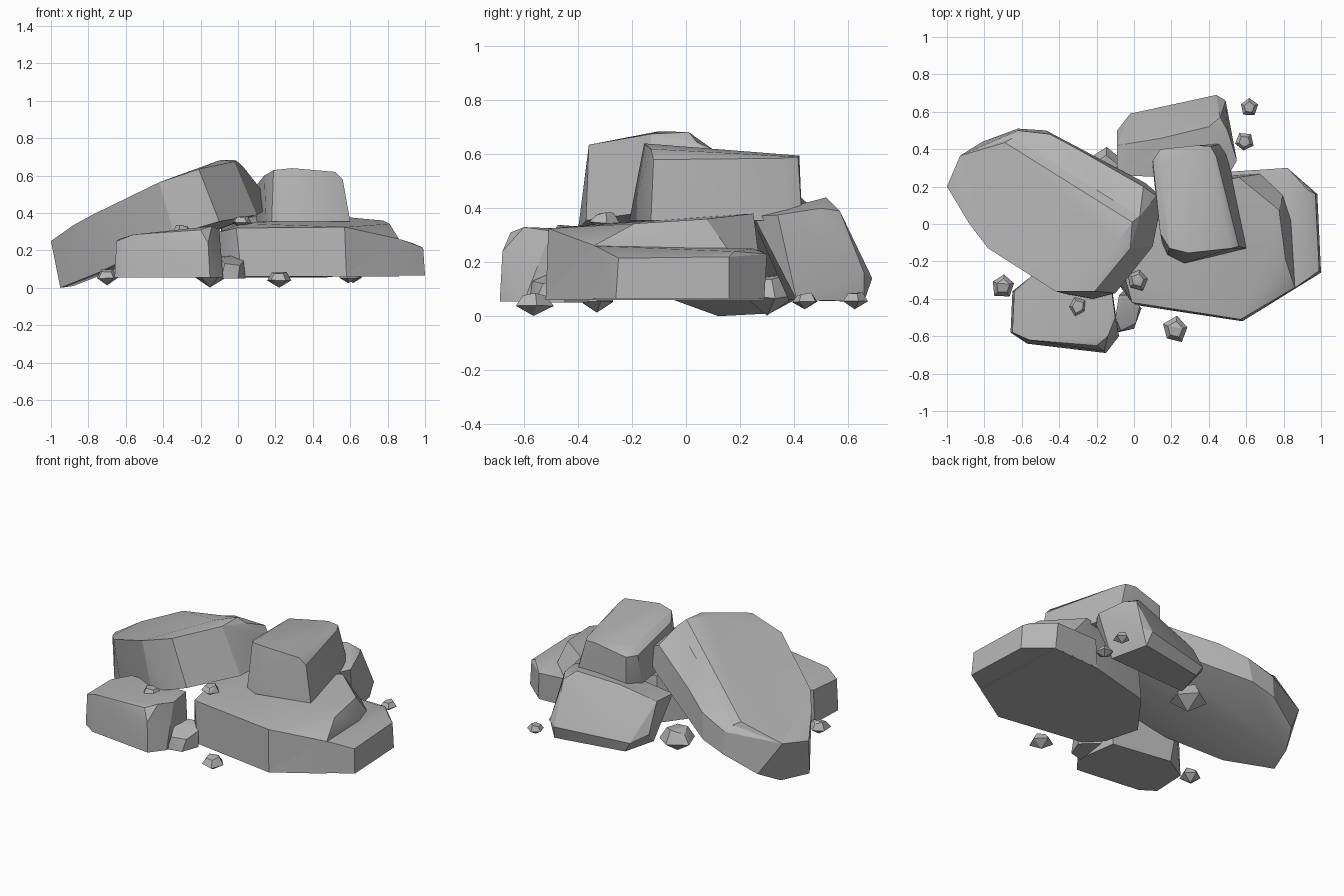
import bpy, bmesh, math, random

random.seed(4)
if "Cube" in bpy.data.objects:
    bpy.data.objects.remove(bpy.data.objects["Cube"])

# One flat stone grey for every rock
stone = bpy.data.materials.new("stone grey")
stone.use_nodes = True
GREY = (0.46, 0.46, 0.46, 1)
stone.diffuse_color = GREY
stone.node_tree.nodes["Principled BSDF"].inputs["Base Color"].default_value = GREY


def rock(name, points, angle=28):
    """Cut a faceted rock as the convex hull of its corner points."""
    bm = bmesh.new()
    for p in points:
        bm.verts.new(p)
    res = bmesh.ops.convex_hull(bm, input=bm.verts)
    loose = {g for g in res["geom_interior"] + res["geom_unused"]
             if isinstance(g, bmesh.types.BMVert)}
    bmesh.ops.delete(bm, geom=list(loose), context="VERTS")
    bmesh.ops.dissolve_limit(bm, angle_limit=math.radians(4),
                             verts=bm.verts, edges=bm.edges)
    bmesh.ops.recalc_face_normals(bm, faces=bm.faces)
    mesh = bpy.data.meshes.new(name)
    bm.to_mesh(mesh)
    bm.free()
    mesh.materials.append(stone)
    ob = bpy.data.objects.new(name, mesh)
    bpy.context.collection.objects.link(ob)
    bpy.ops.object.select_all(action="DESELECT")
    ob.select_set(True)
    bpy.context.view_layer.objects.active = ob
    bpy.ops.object.shade_smooth_by_angle(angle=math.radians(angle))


def ring(z, outline):
    return [(x, y, z) for x, y in outline]


# Broad base slab with a lower ledge on its left end
base_foot = [(-0.13, -0.12), (-0.07, -0.34), (0.02, -0.435), (0.58, -0.52),
             (1.0, -0.26), (0.98, 0.16), (0.83, 0.29), (0.5, 0.27),
             (0.08, 0.16)]
rock("base_slab", ring(0.06, [p for p in base_foot if p[0] < 0.9])
     + [(0.86, -0.345, 0.06), (-0.08, -0.3, 0.21), (-0.01, -0.42, 0.32),
        (-0.1, -0.1, 0.3), (0.02, -0.29, 0.345), (0.57, -0.51, 0.325),
        (0.86, -0.34, 0.262), (0.81, -0.19, 0.343), (0.84, 0.02, 0.25),
        (0.775, 0.075, 0.36), (0.56, 0.25, 0.38), (0.62, 0.25, 0.30),
        (0.1, 0.15, 0.35)])
rock("base_ledge", ring(0.065, [p for p in base_foot if p[0] > 0.45])
     + [(0.57, -0.505, 0.24), (0.87, -0.335, 0.26), (0.99, -0.25, 0.215),
        (0.97, 0.16, 0.22), (0.93, 0.18, 0.24), (0.82, 0.3, 0.23),
        (0.8, 0.25, 0.25), (0.52, 0.28, 0.24), (0.8, -0.1, 0.26)])

# Large leaning slab: underside ring and front part of its upper ring
slab_under = [(-0.95, 0.12, 0.0), (-0.88, 0.31, 0.01), (-0.81, 0.44, 0.08),
              (-0.62, 0.51, 0.18), (-0.47, 0.5, 0.23), (0.06, 0.22, 0.41),
              (0.13, 0.16, 0.42), (0.14, 0.08, 0.41), (0.1, -0.12, 0.39),
              (-0.1, -0.37, 0.355), (-0.22, -0.4, 0.32), (-0.34, -0.38, 0.28),
              (-0.75, -0.1, 0.08)]
slab_front = [(-1.0, 0.2, 0.25), (-0.93, 0.365, 0.275), (-0.88, 0.0, 0.335),
              (-0.78, -0.13, 0.39), (-0.42, -0.36, 0.565),
              (-0.21, -0.36, 0.635), (-0.02, -0.13, 0.675)]
ridge_low = [(-0.65, 0.46, 0.355), (0.03, 0.04, 0.645)]
rock("leaning_slab", slab_under + slab_front + ridge_low
     + [(-0.62, 0.50, 0.32), (-0.45, 0.48, 0.39), (-0.3, 0.4, 0.465),
        (0.05, 0.2, 0.575), (0.12, 0.15, 0.53)], angle=22)
# Raised layer along the slab's top, ending in a chamfered step
rock("slab_top_layer", slab_front + ridge_low
     + [(-0.69, 0.435, 0.378), (-0.01, 0.01, 0.682), (-0.09, -0.1, 0.685)])

# Boulder resting on the base slab
rock("top_boulder", ring(0.355, [(0.15, -0.1), (0.18, -0.165), (0.27, -0.21),
                                 (0.6, -0.13), (0.5, 0.38), (0.47, 0.43),
                                 (0.14, 0.4), (0.1, 0.3)])
     + [(0.1, 0.34, 0.55), (0.14, 0.4, 0.55), (0.34, 0.42, 0.595),
        (0.41, 0.415, 0.59), (0.44, 0.36, 0.585), (0.56, -0.12, 0.58),
        (0.52, -0.13, 0.62), (0.29, -0.155, 0.64), (0.19, -0.13, 0.63),
        (0.14, -0.05, 0.60), (0.14, 0.31, 0.6)])

# Low rock at the front
rock("front_rock", ring(0.055, [(-0.66, -0.58), (-0.57, -0.64), (-0.15, -0.69),
                                (-0.08, -0.6), (-0.12, -0.33), (-0.5, -0.27),
                                (-0.65, -0.36)])
     + [(-0.65, -0.58, 0.25), (-0.56, -0.62, 0.285), (-0.2, -0.65, 0.31),
        (-0.14, -0.6, 0.33), (-0.1, -0.5, 0.315), (-0.12, -0.35, 0.32),
        (-0.55, -0.28, 0.28), (-0.64, -0.36, 0.26), (-0.16, -0.68, 0.24)])

# Tilted rock at the back
rock("back_rock", [(-0.04, 0.38, 0.06), (0.51, 0.41, 0.06), (0.46, 0.66, 0.055),
                   (0.02, 0.58, 0.055), (-0.02, 0.59, 0.12), (0.44, 0.69, 0.14),
                   (0.49, 0.66, 0.16), (-0.09, 0.5, 0.16), (-0.09, 0.42, 0.34),
                   (0.0, 0.44, 0.36), (0.15, 0.46, 0.40), (0.4, 0.52, 0.44),
                   (0.46, 0.57, 0.39), (0.5, 0.5, 0.40), (0.55, 0.34, 0.375),
                   (0.5, 0.25, 0.37), (-0.09, 0.26, 0.33), (0.2, 0.25, 0.36)])

# Chip wedged between the front rock and the base slab
rock("wedge_stone", ring(0.05, [(-0.09, -0.58), (0.0, -0.56), (0.04, -0.45),
                                (-0.06, -0.36)])
     + [(-0.1, -0.5, 0.16), (-0.07, -0.57, 0.13), (0.01, -0.53, 0.12),
        (0.03, -0.44, 0.145), (-0.03, -0.38, 0.17), (-0.08, -0.38, 0.17)])

# Loose pebbles: centre x, y, z and half-size, squat gem shapes
pebbles = [(-0.70, -0.33, 0.06, 0.065), (0.22, -0.565, 0.05, 0.068),
           (0.59, 0.44, 0.06, 0.048), (0.615, 0.625, 0.06, 0.048),
           (-0.30, -0.44, 0.305, 0.055), (0.02, -0.30, 0.355, 0.055),
           (-0.15, 0.30, 0.085, 0.115)]
for i, (cx, cy, cz, r) in enumerate(pebbles):
    turn = random.uniform(0, math.tau)
    pts = [(cx, cy, cz - r * 0.72)]
    for k in range(5):
        a = turn + k * math.tau / 5
        w = r * random.uniform(0.9, 1.15)
        dx, dy = w * math.cos(a), w * math.sin(a)
        pts.append((cx + dx, cy + dy, cz - r * random.uniform(0.05, 0.2)))
        pts.append((cx + 0.6 * dx, cy + 0.6 * dy,
                    cz + r * random.uniform(0.35, 0.6)))
    rock(f"pebble_{i + 1}", pts, angle=20)
